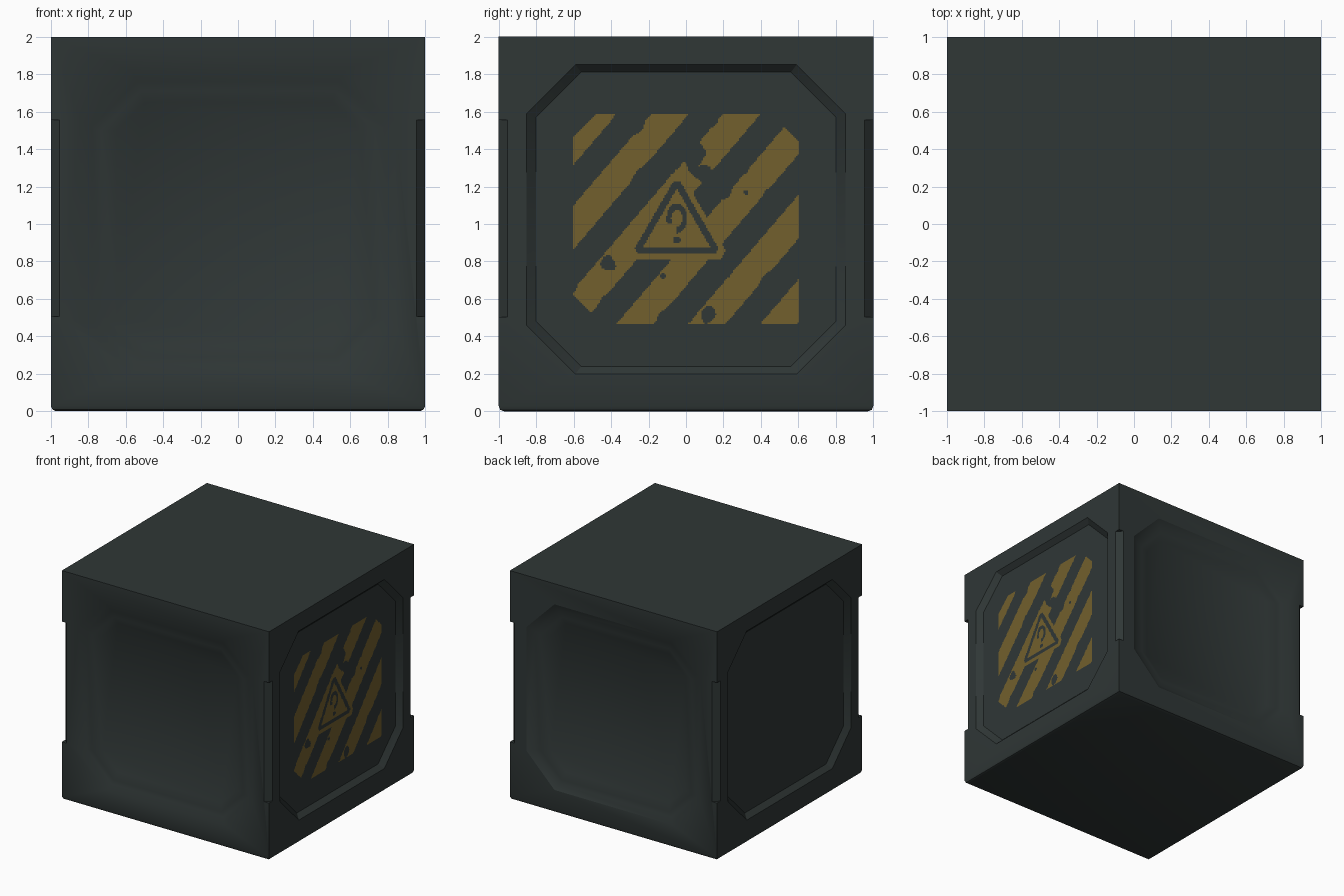
import bpy, bmesh, math
from mathutils import Matrix, Vector, noise

if "Cube" in bpy.data.objects:
    bpy.data.objects.remove(bpy.data.objects["Cube"])


def material(name, rgb):
    m = bpy.data.materials.new(name)
    m.diffuse_color = (*rgb, 1)
    m.use_nodes = True
    m.node_tree.nodes["Principled BSDF"].inputs["Base Color"].default_value = m.diffuse_color
    return m


STEEL = material("dark slate steel", (0.029, 0.038, 0.037))
YELLOW = material("worn hazard yellow", (0.168, 0.115, 0.026))


def make_object(name, bm, mat):
    mesh = bpy.data.meshes.new(name)
    bm.to_mesh(mesh)
    bm.free()
    mesh.materials.append(mat)
    ob = bpy.data.objects.new(name, mesh)
    bpy.context.collection.objects.link(ob)
    return ob


def octagon(w, z0, z1, c, depth):
    """Chamfered rectangle lying `depth` behind the front face."""
    pts = [(-w + c, z0), (w - c, z0), (w, z0 + c), (w, z1 - c),
           (w - c, z1), (-w + c, z1), (-w, z1 - c), (-w, z0 + c)]
    return [(u, -1 + depth, z) for u, z in pts]


def loft(rings, quarter):
    bm = bmesh.new()
    loops = [[bm.verts.new(p) for p in r] for r in rings]
    for a, b in zip(loops, loops[1:]):
        n = len(a)
        for i in range(n):
            bm.faces.new((a[i], a[(i + 1) % n], b[(i + 1) % n], b[i]))
    bm.faces.new(loops[0])
    bm.faces.new(loops[-1])
    bm.transform(Matrix.Rotation(quarter * math.pi / 2, 4, 'Z'))
    bmesh.ops.recalc_face_normals(bm, faces=bm.faces)
    return bm


def carve(body, bm):
    cutter = make_object("cutter", bm, STEEL)
    cutter.hide_render = True
    mod = body.modifiers.new("cut", 'BOOLEAN')
    mod.operation, mod.solver, mod.object = 'DIFFERENCE', 'EXACT', cutter
    bpy.context.view_layer.objects.active = body
    bpy.ops.object.modifier_apply(modifier=mod.name)
    bpy.data.objects.remove(cutter)


# crate body, chamfered along the bottom
bm = bmesh.new()
bmesh.ops.create_cube(bm, size=2, matrix=Matrix.Translation((0, 0, 1)))
bottom = [e for e in bm.edges if all(v.co.z < 0.1 for v in e.verts)]
bmesh.ops.bevel(bm, geom=bottom, offset=0.03, segments=2, profile=0.5, affect='EDGES')
body = make_object("crate_body", bm, STEEL)

# recessed panels: stepped on front and back, single on the sides
stepped = [(0.84, 0.2, 1.82, 0.27, -0.1), (0.84, 0.2, 1.82, 0.27, 0),
           (0.78, 0.25, 1.76, 0.24, 0.03), (0.73, 0.29, 1.71, 0.21, 0.03),
           (0.65, 0.35, 1.65, 0.15, 0.06)]
single = [(0.85, 0.2, 1.85, 0.26, -0.1), (0.85, 0.2, 1.85, 0.26, 0),
          (0.80, 0.24, 1.81, 0.24, 0.04)]
for k in range(4):
    carve(body, loft([octagon(*r) for r in (single if k % 2 else stepped)], k))

# slimmed corner posts between the corner blocks
for k in range(4):
    bm = bmesh.new()
    m = (Matrix.Rotation(math.pi / 4 + k * math.pi / 2, 4, 'Z')
         @ Matrix.Translation((math.sqrt(2) + 0.067, 0, 1.03))
         @ Matrix.Diagonal((0.2, 0.4, 1.05, 1)))
    bmesh.ops.create_cube(bm, size=1, matrix=m)
    carve(body, bm)

bpy.ops.object.select_all(action='DESELECT')
body.select_set(True)
bpy.context.view_layer.objects.active = body
bpy.ops.object.shade_smooth_by_angle(angle=math.radians(30))


# painted hazard sign on the right panel
def wear(y, z, scale, seed):
    return noise.noise(Vector((y * scale, z * scale, seed)))


CHIPS = [(0.04, 1.37, 0.075), (0.09, 1.27, 0.05), (-0.43, 0.79, 0.045),
         (0.12, 0.52, 0.04), (-0.12, 0.72, 0.02), (0.32, 1.17, 0.015)]


def painted(y, z):
    # warning triangle
    dy, dz = y + 0.05, z - 0.98
    d = max(-dz, 0.866 * abs(dy) + 0.5 * dz)
    r = math.hypot(dy, dz)
    if d < 0.105:
        e = math.hypot(dy / 0.055, (z - 1.03) / 0.08)
        mark = 0.55 < e < 1 and not (dy < 0 and z < 1.0)
        return not mark and math.hypot(dy, z - 0.915) > 0.02
    if d < 0.14 and r < 0.25:
        return False
    if d < 0.168 and r < 0.29:
        return True
    # chipped and rounded areas
    n = wear(y, z, 14, 3.1)
    if any(math.hypot(y - a, z - b) < c * (1 + 0.8 * n) for a, b, c in CHIPS):
        return False
    if z - y > 2.07 or z + y > 2.04 or z + y < 0.02:
        return False
    # diagonal stripes
    t = (y - (z - 0.47) / 1.17 + 0.37) % 0.385
    edge = min(t, 0.2 - t)
    return edge > max(0, 0.05 * (wear(y, z, 9, 7.7) - 0.2))


S = 0.008
bm = bmesh.new()
grid = {}


def corner(i, j):
    if (i, j) not in grid:
        grid[i, j] = bm.verts.new((0.964, -0.604 + i * S, 0.467 + j * S))
    return grid[i, j]


for i in range(151):
    for j in range(140):
        if painted(-0.6 + i * S, 0.471 + j * S):
            bm.faces.new((corner(i, j), corner(i + 1, j),
                          corner(i + 1, j + 1), corner(i, j + 1)))
make_object("hazard_marking", bm, YELLOW)
